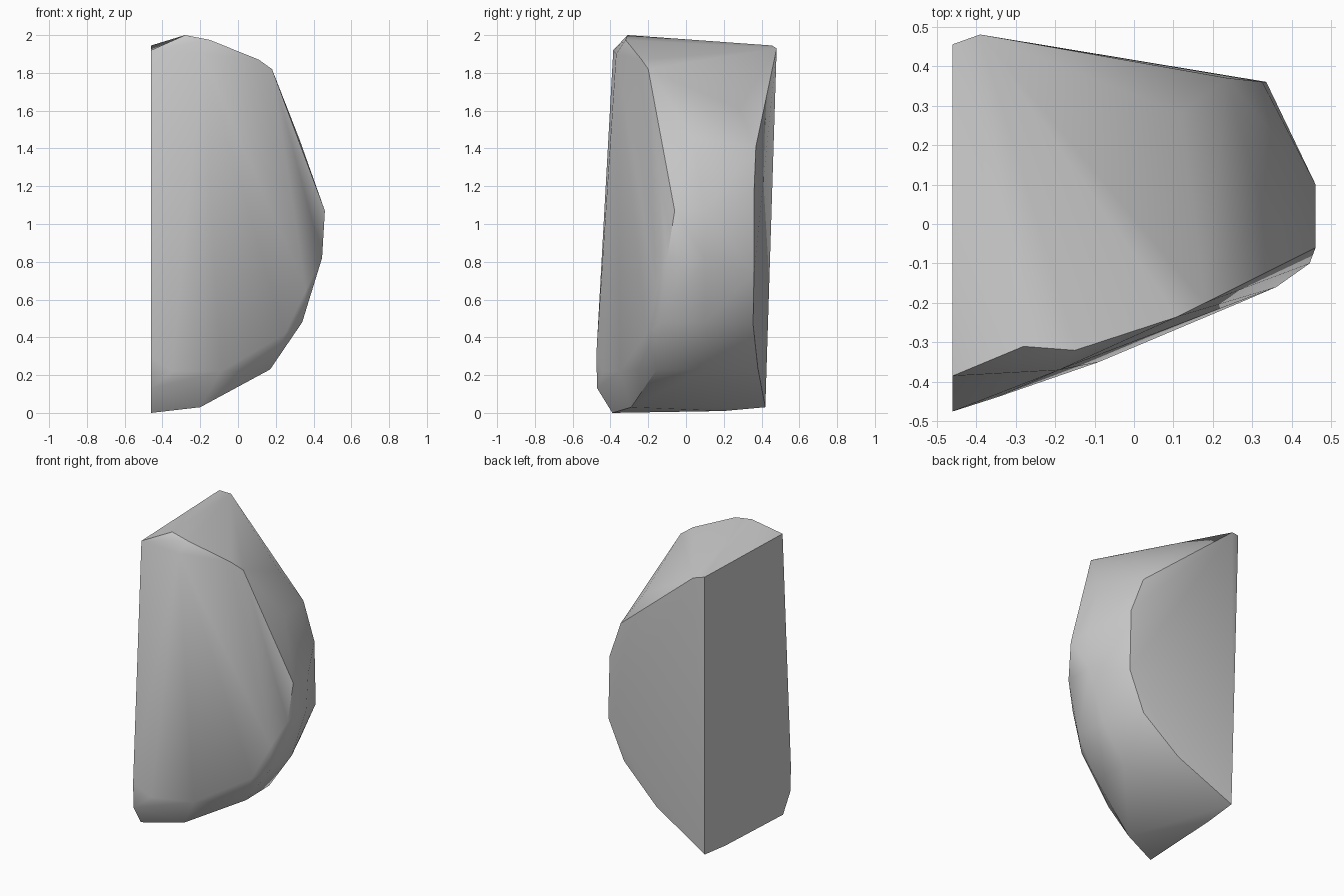
import bpy, bmesh, math

cube = bpy.data.objects.get("Cube")
if cube:
    bpy.data.objects.remove(cube, do_unlink=True)

# One plain stone colour
stone = bpy.data.materials.new("grey_stone")
stone.use_nodes = True
colour = (0.6, 0.6, 0.6, 1)
stone.diffuse_color = colour
stone.node_tree.nodes["Principled BSDF"].inputs["Base Color"].default_value = colour

# Corners of the flat cut side, counted round from the front top
CUT = -0.46
cut_side = [(CUT, y, z) for y, z in
            [(-.385, 1.92), (-.475, .3), (-.47, .13), (-.39, 0), (.455, 1.945)]]

# Rim of the flat back, from the top down
back_rim = [(-.39, .48, 1.93), (.235, .37, 1.41), (.325, .36, 1.16), (.335, .36, .735),
            (.22, .355, .47), (-.04, .38, .24), (-.435, .42, .03)]

# Crown ridge and the rounded edge of the front, from the top down
front_rim = [(-.28, -.31, 2), (-.15, -.32, 1.975), (.11, -.235, 1.87), (.18, -.2, 1.82),
             (.46, -.06, 1.07), (.445, -.1, .82), (.34, -.13, .48), (.17, -.155, .23),
             (-.2, -.29, .03)]

# Break lines across the front face
front_face = [(-.19, -.37, 1.9), (-.35, -.44, .22), (-.09, -.35, .22), (.25, -.207, .42), (.36, -.16, .65)]

# Bulge of the rounded side, from the top slope to the bottom
bulge = [(.12, .28, 1.61), (.325, .04, 1.45), (.46, .1, 1.07), (.445, .1, .82),
         (.335, .1, .48), (.165, .1, .23), (-.44, .2, .01)]

# Chipped block wrapped around the corners
bm = bmesh.new()
for p in cut_side + back_rim + front_rim + front_face + bulge:
    bm.verts.new(p)
bmesh.ops.convex_hull(bm, input=bm.verts)
bmesh.ops.delete(bm, geom=[v for v in bm.verts if not v.link_faces], context='VERTS')
bmesh.ops.dissolve_limit(bm, angle_limit=math.radians(1), verts=bm.verts, edges=bm.edges)
bmesh.ops.recalc_face_normals(bm, faces=bm.faces)
mesh = bpy.data.meshes.new("rock")
bm.to_mesh(mesh)
bm.free()
mesh.materials.append(stone)
rock = bpy.data.objects.new("rock", mesh)
bpy.context.collection.objects.link(rock)

# Soft facets with crisp edges round the flat sides
bpy.ops.object.select_all(action='DESELECT')
rock.select_set(True)
bpy.context.view_layer.objects.active = rock
bpy.ops.object.shade_smooth_by_angle(angle=math.radians(40))
